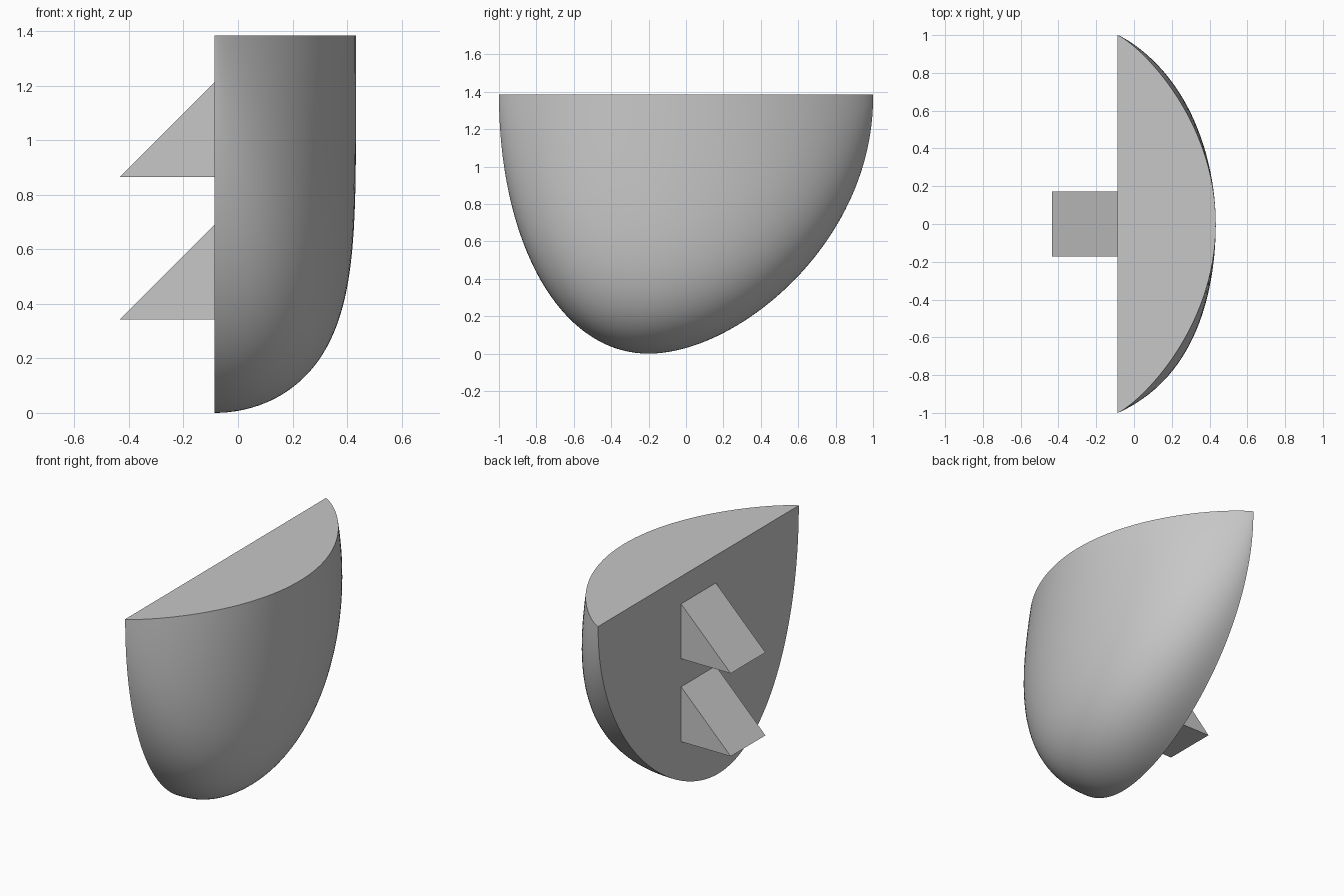
import bpy, bmesh
from math import cos, pi

if "Cube" in bpy.data.objects:
    bpy.data.objects.remove(bpy.data.objects["Cube"])

BACK, DEPTH, HEIGHT, LOW_Y = -0.087, 0.52, 1.385, -0.2
ROWS, COLS = 56, 64

grey = bpy.data.materials.new("plain grey")
grey.use_nodes = True
grey.diffuse_color = (0.57, 0.57, 0.57, 1)
grey.node_tree.nodes["Principled BSDF"].inputs["Base Color"].default_value = (0.57, 0.57, 0.57, 1)


def finish(name, bm):
    bmesh.ops.recalc_face_normals(bm, faces=bm.faces)
    mesh = bpy.data.meshes.new(name)
    bm.to_mesh(mesh)
    bm.free()
    mesh.materials.append(grey)
    obj = bpy.data.objects.new(name, mesh)
    bpy.context.collection.objects.link(obj)
    return obj


def bezier(t, a, b, c, d):
    u = 1 - t
    return u ** 3 * a + 3 * u * u * t * b + 3 * u * t * t * c + t ** 3 * d


# Half-bowl body: stacked sections from the lowest point to the flat top
bm = bmesh.new()
rows = []
for i in range(1, ROWS + 1):
    t = i / ROWS
    # Rim of the flat back: one curve for each side of the lowest point
    y0 = bezier(t, LOW_Y, -0.68, -1.0, -1.0)
    y1 = bezier(t, LOW_Y, 0.28, 1.01, 1.0)
    z = bezier(t, 0, 0, 0.6, HEIGHT)
    h = z / HEIGHT
    depth = DEPTH * (1 - max(0, 1 - h) ** 5.2) ** 0.5
    # Sections are boxy near the bottom and a shallow arc at the top
    power = 0.4 + 0.43 * h ** 2.5
    row = []
    for j in range(COLS + 1):
        s = -cos(pi * j / COLS)
        y = (y0 + y1) / 2 + s * (y1 - y0) / 2
        row.append(bm.verts.new((BACK + depth * max(0, 1 - s * s) ** power, y, z)))
    rows.append(row)
tip = bm.verts.new((BACK, LOW_Y, 0))
for j in range(COLS):
    bm.faces.new((tip, rows[0][j + 1], rows[0][j]))
    for low, high in zip(rows, rows[1:]):
        bm.faces.new((low[j], low[j + 1], high[j + 1], high[j]))
# Flat top and flat back
bm.faces.new(rows[-1])
bm.faces.new([r[0] for r in reversed(rows)] + [tip] + [r[-1] for r in rows])
body = finish("half_bowl_body", bm)
bpy.context.view_layer.objects.active = body
body.select_set(True)
bpy.ops.object.shade_smooth_by_angle(angle=pi / 5)
body.select_set(False)

# Two wedge brackets on the flat back
SIZE = 0.346
for name, z in (("lower_wedge", 0.343), ("upper_wedge", 0.866)):
    bm = bmesh.new()
    profile = ((BACK, z), (BACK - SIZE, z), (BACK, z + SIZE))
    ends = [[bm.verts.new((x, y, pz)) for x, pz in profile]
            for y in (-SIZE / 2, SIZE / 2)]
    for end in ends:
        bm.faces.new(end)
    for k in range(3):
        n = (k + 1) % 3
        bm.faces.new((ends[0][k], ends[0][n], ends[1][n], ends[1][k]))
    finish(name, bm)
